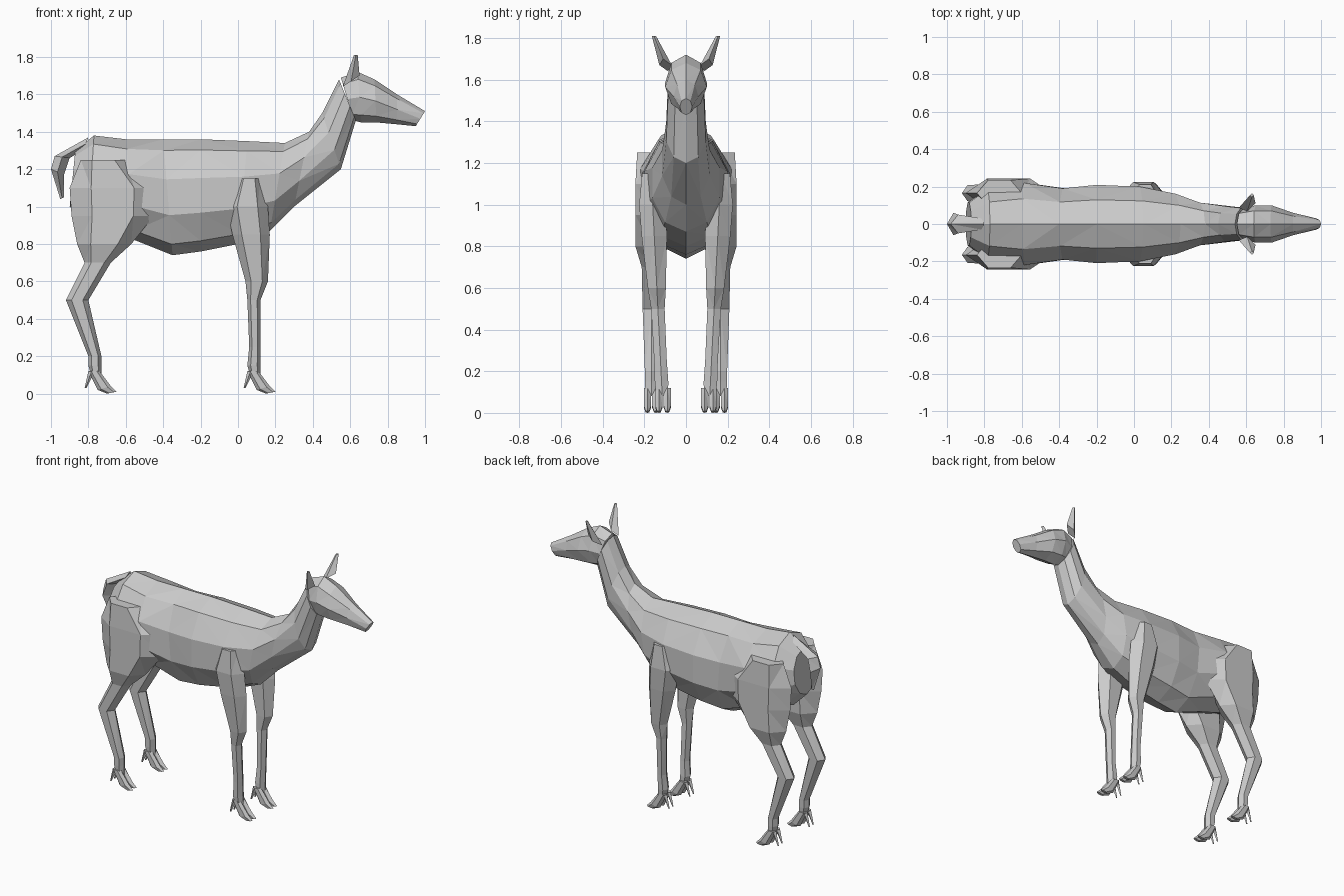
import bpy, bmesh
from math import sin, cos, tau

cube = bpy.data.objects.get("Cube")
if cube:
    bpy.data.objects.remove(cube, do_unlink=True)

GREY = (0.6, 0.6, 0.6, 1)
coat = bpy.data.materials.new("plain grey")
coat.use_nodes = True
coat.diffuse_color = GREY
coat.node_tree.nodes["Principled BSDF"].inputs["Base Color"].default_value = GREY


def loft(name, sides, rings, side=1, offset=0, centre=0, lean=0):
    """Skin many-sided rings, each given by two opposite edge points and a half width.

    The centre line sits at a sideways distance that grows with height by lean.
    """
    bm = bmesh.new()
    loops = []
    for first_x, first_z, last_x, last_z, width in rings:
        loop = []
        for step in range(sides):
            angle = tau * step / sides
            blend = (1 - cos(angle)) / 2
            x = first_x + (last_x - first_x) * blend + offset
            z = first_z + (last_z - first_z) * blend
            y = side * (centre + lean * z + width * sin(angle))
            loop.append(bm.verts.new((x, y, z)))
        loops.append(loop)
    for lower, upper in zip(loops, loops[1:]):
        for i in range(sides):
            j = (i + 1) % sides
            bm.faces.new((lower[i], lower[j], upper[j], upper[i]))
    bm.faces.new(loops[0])
    bm.faces.new(loops[-1])
    bmesh.ops.recalc_face_normals(bm, faces=bm.faces)
    bmesh.ops.triangulate(bm, faces=bm.faces)
    mesh = bpy.data.meshes.new(name)
    bm.to_mesh(mesh)
    bm.free()
    mesh.materials.append(coat)
    obj = bpy.data.objects.new(name, mesh)
    bpy.context.collection.objects.link(obj)
    return obj


def leg_rings(levels):
    """Turn (height, back, front) levels into rings whose width follows their depth."""
    rings = []
    for height, back, front in levels:
        width = min(.09, .02 + (front - back) / 4)
        rings.append((back, height, front, height, width))
    return rings


# Trunk and neck in one skin, with a level back
BACK = 1.36
loft("body", 10, [
    (-.87, 1.3, -.9, 1, .12),
    (-.77, 1.38, -.8, .9, .2),
    (-.6, BACK, -.55, .82, .23),
    (-.4, BACK, -.35, .74, .2),
    (-.2, BACK, -.2, .76, .22),
    (.05, 1.35, 0, .8, .21),
    (.25, 1.34, .17, .87, .17),
    (.38, 1.4, .3, 1, .12),
    (.45, 1.5, .55, 1.2, .1),
    (.54, 1.68, .63, 1.46, .09),
])

# Head with tapering muzzle
loft("head", 8, [
    (.55, 1.69, .62, 1.46, .08),
    (.64, 1.72, .66, 1.45, .1),
    (.73, 1.68, .74, 1.45, .1),
    (.85, 1.6, .85, 1.44, .06),
    (1, 1.51, .95, 1.43, .03),
])

# Short drooping tail
loft("tail", 4, [
    (-.8, 1.37, -.83, 1.3, .03),
    (-.98, 1.27, -.9, 1.26, .05),
    (-1, 1.2, -.93, 1.17, .06),
    (-.95, 1.04, -.93, 1.05, .01),
])

# Leg outlines from the hip or shoulder down to the shin
FRONT_LEVELS = [
    (1.15, 0, .12),
    (1, -.06, .16),
    (.85, -.03, .17),
    (.6, .04, .16),
    (.5, .05, .12),
    (.25, .06, .12),
]
HIND_LEVELS = [
    (1.25, -.84, -.6),
    (1.1, -.9, -.44),
    (.95, -.89, -.45),
    (.8, -.86, -.57),
    (.7, -.82, -.68),
    (.5, -.92, -.8),
    (.2, -.8, -.73),
]

# Foot pieces, measured forward from the heel
TOE = [
    (0, .12, .06, .12, .02),
    (.05, .02, .12, .04, .02),
    (.1, 0, .15, .01, .01),
]
CLAW = [
    (0, .12, .03, .11, .01),
    (-.02, .03, -.01, .03, .005),
]

LEGS = (
    ("front", FRONT_LEVELS, .05, .11, .05),
    ("hind", HIND_LEVELS, -.8, .165, 0),
)

for label, side in (("left", 1), ("right", -1)):
    # Upright pointed ears
    loft(label + "_ear", 4, [
        (.56, 1.64, .65, 1.7, .03),
        (.62, 1.81, .64, 1.81, .01),
    ], side, centre=-.57, lean=.4)
    # Legs, each ending in two toes and two small rear claws
    for end, levels, heel, centre, lean in LEGS:
        pastern = [(.15, heel, heel + .07), (.08, heel + .02, heel + .07)]
        loft(f"{label}_{end}_leg", 6, leg_rings(levels + pastern),
             side, centre=centre, lean=lean)
        for which, spread in (("inner", -.02), ("outer", .02)):
            loft(f"{label}_{end}_{which}_toe", 6, TOE, side, heel, centre + spread)
            loft(f"{label}_{end}_{which}_claw", 4, CLAW, side, heel, centre + spread)
